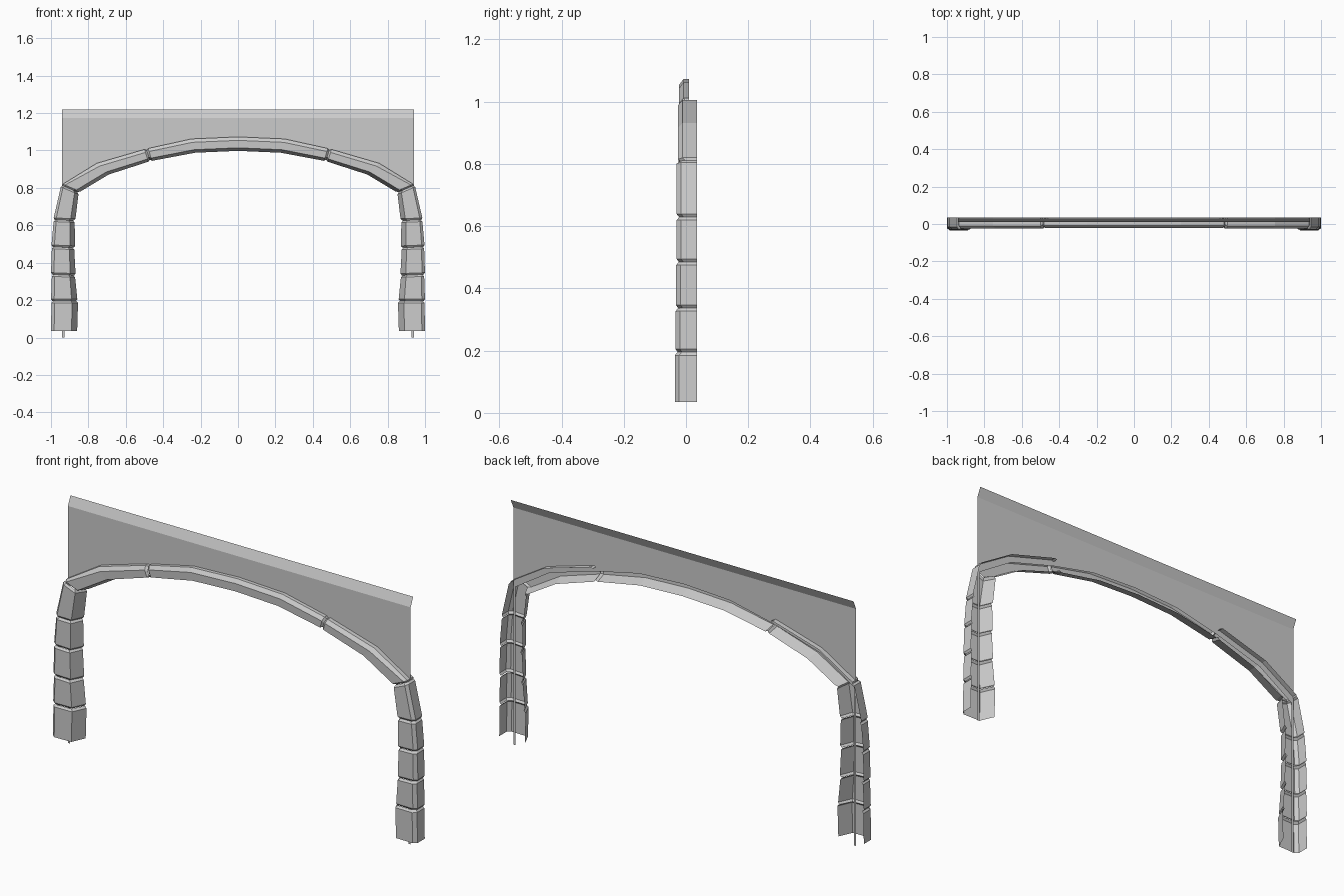
import bpy
import bmesh
from mathutils import Vector

cube = bpy.data.objects.get("Cube")
if cube:
    bpy.data.objects.remove(cube, do_unlink=True)

# One plain stone colour
stone = bpy.data.materials.new("grey stone")
stone.use_nodes = True
grey = (0.6, 0.6, 0.6, 1)
stone.diffuse_color = grey
stone.node_tree.nodes["Principled BSDF"].inputs["Base Color"].default_value = grey

BACK, WALL_Y = 0.035, 0.01


def mirrored_object(name, bm):
    """Turn a half mesh into a flat shaded object mirrored across x = 0."""
    mesh = bpy.data.meshes.new(name)
    bm.to_mesh(mesh)
    bm.free()
    mesh.materials.append(stone)
    obj = bpy.data.objects.new(name, mesh)
    bpy.context.collection.objects.link(obj)
    mod = obj.modifiers.new("mirror", "MIRROR")
    mod.use_mirror_merge = True
    mod.merge_threshold = 0.0005
    return obj


def section(outer, inner, front, back, shrink=0.0):
    """Open channel cross-section: inner wall, front face, bevel, outer wall."""
    o, i = Vector(outer), Vector(inner)
    across = (o - i).normalized()
    width = (o - i).length
    o = o - across * shrink
    i = i + across * shrink
    front = front + shrink
    lip = 0.22 * width
    bevel = 0.12 * width if width > 0.1 else 0.25 * width
    profile = [(i, BACK), (i + across * lip, front),
               (o - across * bevel, front - 0.002),
               (o, front + 0.012), (o, back)]
    return [(p.x, y, p.y) for p, y in profile]


def toward(a, b, dist):
    """Point pair a moved toward point pair b by a fixed distance."""
    out = []
    for p, q in zip(a, b):
        p, q = Vector(p), Vector(q)
        out.append(p + (q - p).normalized() * dist)
    return out


def add_stone(bm, stations, front, back, groove_start=True, groove_end=True):
    """Loft one block, pinching the ends that meet a joint."""
    rings = []
    first, last = stations[0], stations[-1]
    if groove_start:
        rings.append(section(*first, front, back, 0.008))
        rings.append(section(*toward(first, stations[1], 0.01), front, back))
    else:
        rings.append(section(*first, front, back))
    rings += [section(*s, front, back) for s in stations[1:-1]]
    if groove_end:
        rings.append(section(*toward(last, stations[-2], 0.01), front, back))
        rings.append(section(*last, front, back, 0.008))
    else:
        rings.append(section(*last, front, back))
    verts = [[bm.verts.new(p) for p in ring] for ring in rings]
    for a, b in zip(verts, verts[1:]):
        for j in range(len(a) - 1):
            bm.faces.new((a[j], a[j + 1], b[j + 1], b[j]))


# Leg blocks: (outer, inner) pairs at bottom and top, then the front depth
legs = bmesh.new()
leg_blocks = [
    ([((1.0, 0.035), (0.86, 0.035)), ((0.997, 0.195), (0.855, 0.195))], -0.034),
    ([((1.0, 0.195), (0.858, 0.195)), ((0.995, 0.337), (0.872, 0.332))], -0.032),
    ([((1.0, 0.337), (0.868, 0.332)), ((0.995, 0.485), (0.876, 0.48))], -0.030),
    ([((0.998, 0.485), (0.87, 0.48)), ((0.985, 0.63), (0.874, 0.625))], -0.028),
    ([((0.988, 0.63), (0.87, 0.625)), ((0.945, 0.815), (0.852, 0.775))], -0.028),
]
for n, (stations, front) in enumerate(leg_blocks):
    add_stone(legs, stations, front, BACK, groove_start=n > 0)
mirrored_object("leg_blocks", legs)

# Arch blocks: haunch block, then the crown block that meets its mirror
arch = bmesh.new()
haunch = [((0.945, 0.815), (0.852, 0.775)), ((0.755, 0.932), (0.69, 0.872)),
          ((0.49, 1.009), (0.47, 0.943))]
crown = [((0.49, 1.009), (0.47, 0.943)), ((0.25, 1.062), (0.23, 0.988)),
         ((0.0, 1.073), (0.0, 0.998))]
add_stone(arch, haunch, -0.023, BACK)
add_stone(arch, crown, -0.020, WALL_Y, groove_end=False)
mirrored_object("arch_blocks", arch)

# Thin wall sheet above the arch, with a top strip leaning back
wall = bmesh.new()
lower = [(0.0, 1.045), (0.25, 1.032), (0.485, 0.98), (0.74, 0.905),
         (0.928, 0.785), (0.94, 0.785)]
columns = [[wall.verts.new(p) for p in ((x, WALL_Y, z), (x, WALL_Y, 1.175),
                                        (x, WALL_Y + 0.02, 1.22))]
           for x, z in lower]
for a, b in zip(columns, columns[1:]):
    for j in range(2):
        wall.faces.new((a[j], b[j], b[j + 1], a[j + 1]))

# Narrow strip of the wall running down behind each leg
foot = [wall.verts.new((x, WALL_Y, 0)) for x in (0.928, 0.94)]
wall.faces.new((foot[0], foot[1], columns[-1][0], columns[-2][0]))
mirrored_object("wall_panel", wall)
